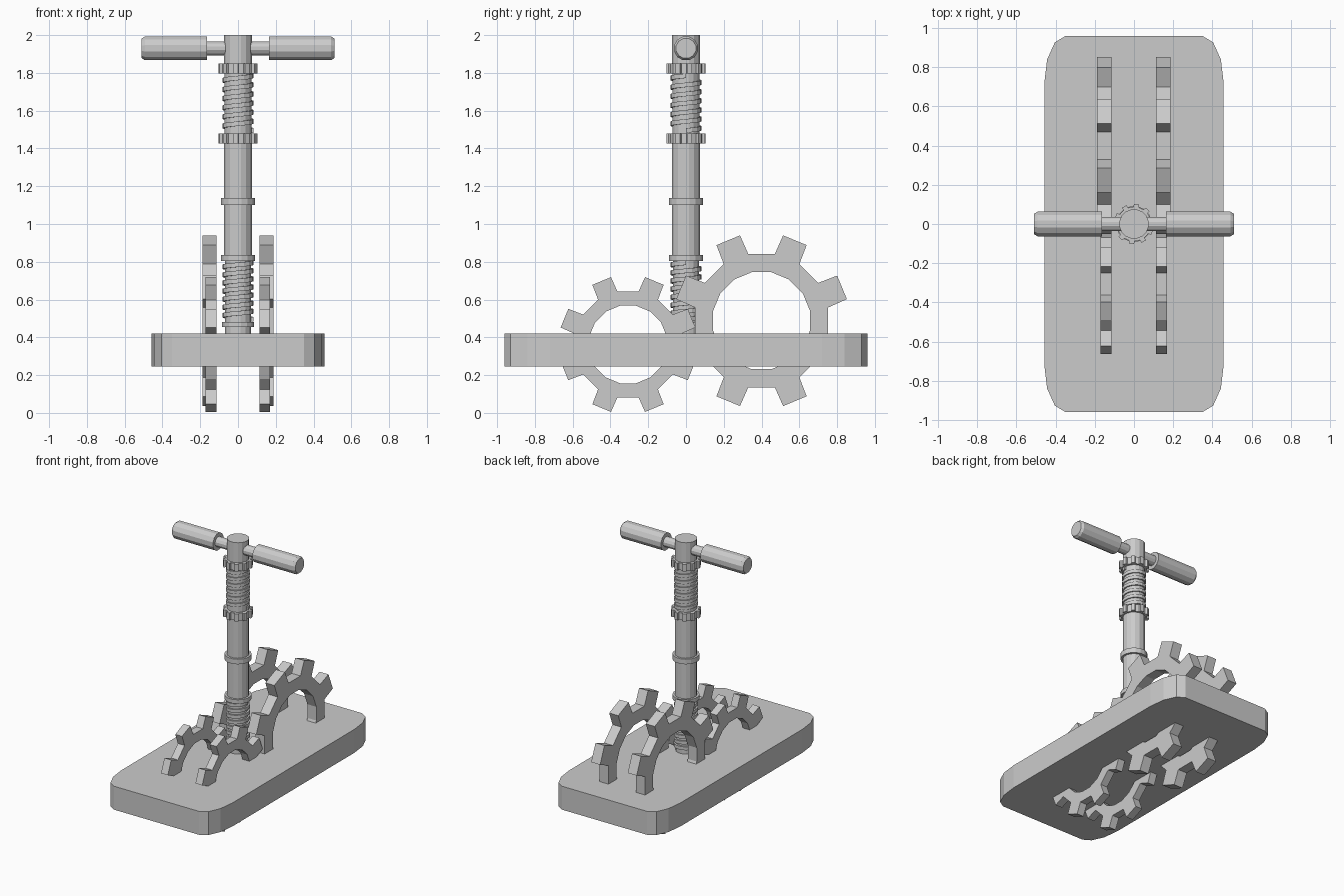
import bpy, bmesh
from math import sin, cos, pi, radians
from mathutils import Matrix, Vector

if "Cube" in bpy.data.objects:
    bpy.data.objects.remove(bpy.data.objects["Cube"])

# local x,y,z -> world y,z,x (part axis lies along world x)
ALONG_X = Matrix(((0, 0, 1), (1, 0, 0), (0, 1, 0))).to_4x4()


def finish(bm, name, matrix=Matrix()):
    bmesh.ops.recalc_face_normals(bm, faces=bm.faces)
    bm.transform(matrix)
    mesh = bpy.data.meshes.new(name)
    bm.to_mesh(mesh)
    bm.free()
    obj = bpy.data.objects.new(name, mesh)
    bpy.context.collection.objects.link(obj)
    return obj


def thicken(bm, depth):
    ext = bmesh.ops.extrude_face_region(bm, geom=bm.faces[:])
    verts = [g for g in ext["geom"] if isinstance(g, bmesh.types.BMVert)]
    bmesh.ops.translate(bm, verts=verts, vec=(0, 0, depth))


def lathe(name, profile, sides, matrix=Matrix()):
    """Closed solid of revolution about local z; profile is (radius, height)."""
    bm = bmesh.new()
    rings = [[bm.verts.new((r * cos(2 * pi * (i + .5) / sides),
                            r * sin(2 * pi * (i + .5) / sides), z))
              for i in range(sides)] for r, z in profile]
    for a, b in zip(rings, rings[1:]):
        for i in range(sides):
            j = (i + 1) % sides
            bm.faces.new((a[i], a[j], b[j], b[i]))
    bm.faces.new(rings[0])
    bm.faces.new(rings[-1])
    return finish(bm, name, matrix)


def gear(name, teeth, r_in, r_root, r_tip, depth, matrix, tip=.185, phase=.5):
    """Toothed ring; tip is the tooth's half width as a share of one pitch."""
    bm = bmesh.new()
    step = 2 * pi / teeth

    def pt(r, k):
        return bm.verts.new((r * cos(step * k), r * sin(step * k), 0))
    sectors = []
    for t in range(teeth):
        c = t + phase
        sectors.append([pt(r_in, c - .25), pt(r_root, c - .25), pt(r_tip, c - tip),
                        pt(r_tip, c + tip), pt(r_root, c + .25), pt(r_in, c + .25)])
    for s, n in zip(sectors, sectors[1:] + sectors[:1]):
        bm.faces.new(s)
        bm.faces.new((s[5], s[4], n[1], n[0]))
    thicken(bm, depth)
    return finish(bm, name, matrix)


def spring(name, z0, z1, turns, r_in=.066, r_out=.082, height=.024, sides=16):
    """Square-section coil wrapped around the post."""
    bm = bmesh.new()
    n = turns * sides
    rings = []
    for i in range(n + 1):
        a = 2 * pi * i / sides
        z = z0 + (z1 - z0) * i / n
        rings.append([bm.verts.new((r * cos(a), r * sin(a), z + h))
                      for r, h in ((r_in, -height / 2), (r_out, -height / 2),
                                   (r_out, height / 2), (r_in, height / 2))])
    for a, b in zip(rings, rings[1:]):
        for k in range(4):
            m = (k + 1) % 4
            bm.faces.new((a[k], a[m], b[m], b[k]))
    bm.faces.new(rings[0])
    bm.faces.new(rings[-1])
    return finish(bm, name)


# base plate with stretched rounded corners
bm = bmesh.new()
outline = []
for q, (sx, sy) in enumerate(((1, 1), (-1, 1), (-1, -1), (1, -1))):
    for k in range(4):
        a = radians(90 * q + 30 * k)
        outline.append(bm.verts.new((sx * .35 + .108 * cos(a), sy * .72 + .24 * sin(a), .245)))
bm.faces.new(outline)
thicken(bm, .175)
finish(bm, "base_plate")

# gear wheels, one pair on each side of the post
for side, label in ((-1, "left"), (1, "right")):
    for size, y, z, r_in, r_root, r_tip, depth in (
            ("large", .40, .488, .262, .36, .466, .074),
            ("small", -.307, .362, .21, .285, .368, .056)):
        x = .113 if side > 0 else -.115 - depth
        gear(f"{size}_gear_{label}", 8, r_in, r_root, r_tip, depth,
             Matrix.Translation((x, y, z)) @ ALONG_X)

# post, slightly thinner where the springs sit
lathe("post", [(.071, .3), (.071, .82), (.076, .82), (.076, 1.45),
               (.073, 1.45), (.073, 1.82), (.076, 1.82), (.076, 2.0)], 16)
spring("lower_spring", .495, .795, 7)
spring("upper_spring", 1.495, 1.785, 6)

# plain collars
for i, (z, h, r) in enumerate(((.455, .025, .086), (.805, .03, .092), (1.10, .038, .092))):
    lathe(f"collar_{i + 1}", [(r, z), (r, z + h)], 16)

# toothed collars
for label, z in (("lower", 1.425), ("upper", 1.797)):
    gear(f"{label}_toothed_collar", 10, .06, .088, .103, .054,
         Matrix.Translation((0, 0, z)), tip=.2, phase=.3)

# handle bar and grips
bar_at = Matrix.Translation((0, 0, 1.93))
lathe("handle_bar", [(.038, -.2), (.038, .2)], 12, bar_at @ ALONG_X)
for side, label in ((-1, "left"), (1, "right")):
    lathe(f"{label}_grip", [(.065, side * .163), (.065, side * .493), (.054, side * .51)],
          12, bar_at @ ALONG_X)
